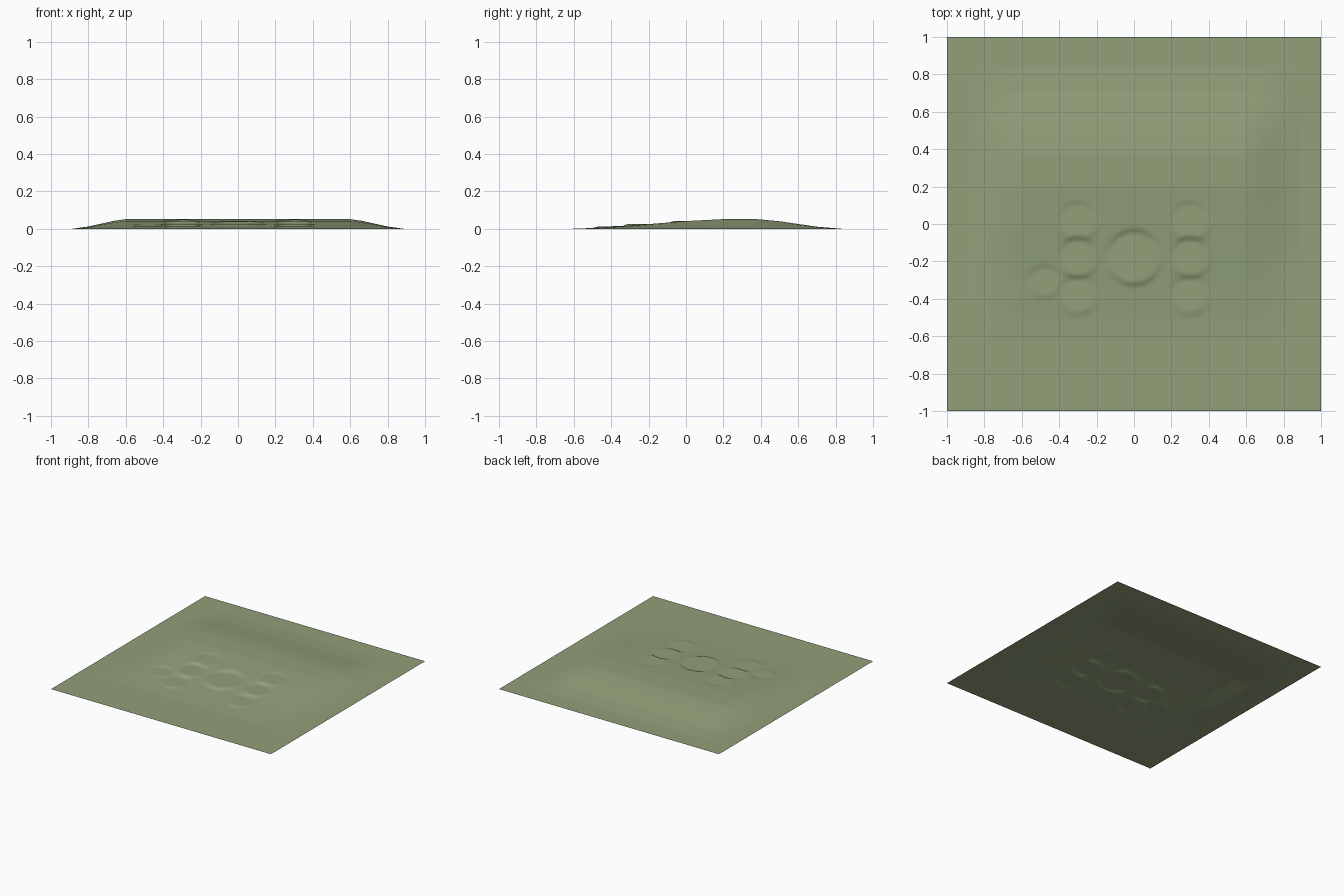
import bpy, bmesh, math

if "Cube" in bpy.data.objects:
    bpy.data.objects.remove(bpy.data.objects["Cube"])

TOP = 0.052

# Level circular pads: x, y, radius
PADS = [(0, -0.18, 0.15), (-0.48, -0.31, 0.09)]
for sx in (-0.3, 0.3):
    PADS += [(sx, 0.01, 0.11), (sx, -0.38, 0.11), (sx, -0.18, 0.11)]

# Piecewise profile of the mound along y (fraction of full height)
PROFILE = [(-1, 0), (-0.62, 0), (-0.5, 0.09), (-0.3, 0.33), (-0.18, 0.52),
           (0, 0.8), (0.2, 1), (0.38, 1), (0.5, 0.78), (0.7, 0.22), (0.84, 0), (1, 0)]


def lerp(table, v):
    for (a, fa), (b, fb) in zip(table, table[1:]):
        if v <= b:
            return fa + (fb - fa) * (v - a) / (b - a)
    return table[-1][1]


SIDE = [(0, 1), (0.6, 1), (0.66, 0.84), (0.8, 0.24), (0.89, 0), (1, 0)]


def mound(x, y):
    return TOP * lerp(PROFILE, y) * lerp(SIDE, abs(x))


def height(x, y):
    z = mound(x, y)
    # flatten each pad to the mound height at its centre, with a short blend
    for px, py, r in PADS:
        d = math.hypot(x - px, y - py)
        t = min(1, max(0, (r + 0.012 - d) / 0.036))
        t = t * t * (3 - 2 * t)
        z += (mound(px, py) - z) * t
    return z


# Terrain sheet
bm = bmesh.new()
bmesh.ops.create_grid(bm, x_segments=160, y_segments=160, size=1.0)
for v in bm.verts:
    v.co.z = height(v.co.x, v.co.y)
for f in bm.faces:
    f.smooth = True
me = bpy.data.meshes.new("terrain")
bm.to_mesh(me)
bm.free()
terrain = bpy.data.objects.new("terrain", me)
bpy.context.collection.objects.link(terrain)

# Grass colour
grass = bpy.data.materials.new("grass_green")
grass.diffuse_color = (0.287, 0.352, 0.195, 1)
grass.use_nodes = True
grass.node_tree.nodes["Principled BSDF"].inputs["Base Color"].default_value = grass.diffuse_color
me.materials.append(grass)
